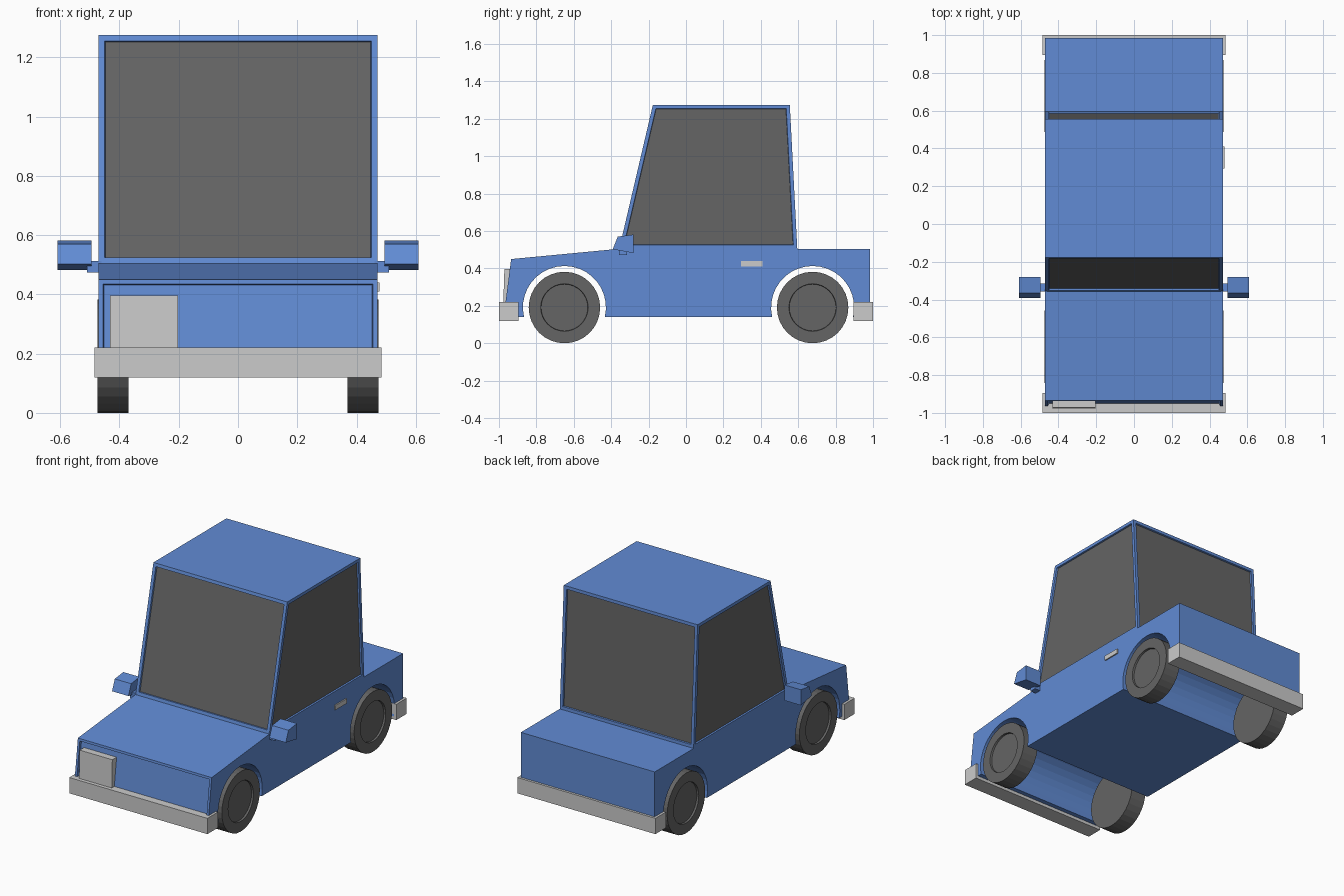
import bpy, bmesh
from math import cos, sin, pi, radians, asin

if "Cube" in bpy.data.objects:
    bpy.data.objects.remove(bpy.data.objects["Cube"])


def material(name, rgb):
    m = bpy.data.materials.new(name)
    m.diffuse_color = (*rgb, 1)
    m.use_nodes = True
    m.node_tree.nodes["Principled BSDF"].inputs["Base Color"].default_value = m.diffuse_color
    return m


BLUE = material("blue_paint", (0.12, 0.26, 0.66))
DARK = material("dark_glass_rubber", (0.13, 0.13, 0.13))


def prism(bm, profile, x0, x1):
    """Extrude a (y, z) profile along x; returns side faces and the two caps."""
    a = [bm.verts.new((x0, y, z)) for y, z in profile]
    b = [bm.verts.new((x1, y, z)) for y, z in profile]
    n = len(profile)
    sides = [bm.faces.new((a[i], a[(i + 1) % n], b[(i + 1) % n], b[i])) for i in range(n)]
    caps = [bm.faces.new(a), bm.faces.new(b[::-1])]
    bmesh.ops.recalc_face_normals(bm, faces=sides + caps)
    return sides, caps


def recess(bm, faces, width, depth):
    bmesh.ops.inset_individual(bm, faces=faces, thickness=width, use_even_offset=True)
    bmesh.ops.inset_individual(bm, faces=faces, thickness=0.002, depth=-depth,
                               use_even_offset=True)


def finish(bm, name, *mats):
    me = bpy.data.meshes.new(name)
    bm.to_mesh(me)
    bm.free()
    for m in mats:
        me.materials.append(m)
    ob = bpy.data.objects.new(name, me)
    bpy.context.collection.objects.link(ob)
    return ob


def part(name, profile, x0, x1, *mats):
    bm = bmesh.new()
    prism(bm, profile, x0, x1)
    return finish(bm, name, *mats)


def rect(y0, y1, z0, z1):
    return [(y0, z0), (y1, z0), (y1, z1), (y0, z1)]


W = 0.47                      # half width of the body
FLOOR, BELT, ROOF = 0.14, 0.505, 1.275
AXLES = {"front": -0.65, "rear": 0.677}
WHEEL_R, ARCH_R = 0.191, 0.222


def arch(yc, steps=20):
    """Wheel arch points, running from rear to front above the floor line."""
    start = asin((FLOOR - WHEEL_R) / ARCH_R)
    span = pi - 2 * start
    return [(yc + ARCH_R * cos(start + span * i / steps),
             WHEEL_R + ARCH_R * sin(start + span * i / steps)) for i in range(steps + 1)]


# Body: lower shell with wheel arches, plus cabin sharing the belt line
base_front, base_back = (-0.357, BELT), (0.595, BELT)
lower = [(-0.975, FLOOR), (-0.935, 0.45), base_front, base_back,
         (0.985, BELT), (0.985, FLOOR)]
lower += arch(AXLES["rear"]) + arch(AXLES["front"])
cabin = [base_front, (-0.177, ROOF), (0.555, ROOF), base_back]
bm = bmesh.new()
low_sides, _ = prism(bm, lower, -W, W)
cab_sides, cab_caps = prism(bm, cabin, -W, W)
nose = low_sides[0]
windows = [cab_sides[0], cab_sides[2]] + cab_caps
bmesh.ops.delete(bm, geom=[low_sides[2], cab_sides[3]], context='FACES_ONLY')
bmesh.ops.remove_doubles(bm, verts=bm.verts[:], dist=1e-4)
recess(bm, windows, 0.02, 0.01)
recess(bm, [nose], 0.015, 0.014)
for f in windows:
    f.material_index = 1
finish(bm, "car_body", BLUE, DARK)

# Wheels with a recessed hub on the outer face
for end, yc in AXLES.items():
    for side, s in (("left", -1), ("right", 1)):
        bm = bmesh.new()
        ring = [(yc + WHEEL_R * cos(2 * pi * i / 32), WHEEL_R + WHEEL_R * sin(2 * pi * i / 32))
                for i in range(32)]
        _, caps = prism(bm, ring, s * 0.37, s * 0.475)
        recess(bm, [caps[1]], 0.064, 0.012)
        finish(bm, f"{end}_{side}_wheel", DARK)

# Bumpers
part("front_bumper", rect(-1.0, -0.895, 0.12, 0.22), -0.485, 0.485)
part("rear_bumper", rect(0.895, 1.0, 0.12, 0.22), -0.485, 0.485)

# Single headlight and single door handle
part("headlight", [(-0.977, 0.21), (-0.971, 0.397), (-0.92, 0.397), (-0.92, 0.21)], -0.432, -0.203)
part("door_handle", rect(0.295, 0.41, 0.41, 0.44), 0.46, 0.478)

# Side mirrors: tapered housing on a short arm
housing = [(-0.392, 0.502), (-0.365, 0.57), (-0.28, 0.581), (-0.28, 0.482)]
for side, s in (("left", -1), ("right", 1)):
    part(side + "_mirror", housing, s * 0.495, s * 0.61, BLUE)
    part(side + "_mirror_arm", rect(-0.357, -0.315, 0.473, 0.513), s * 0.46, s * 0.51, BLUE)
